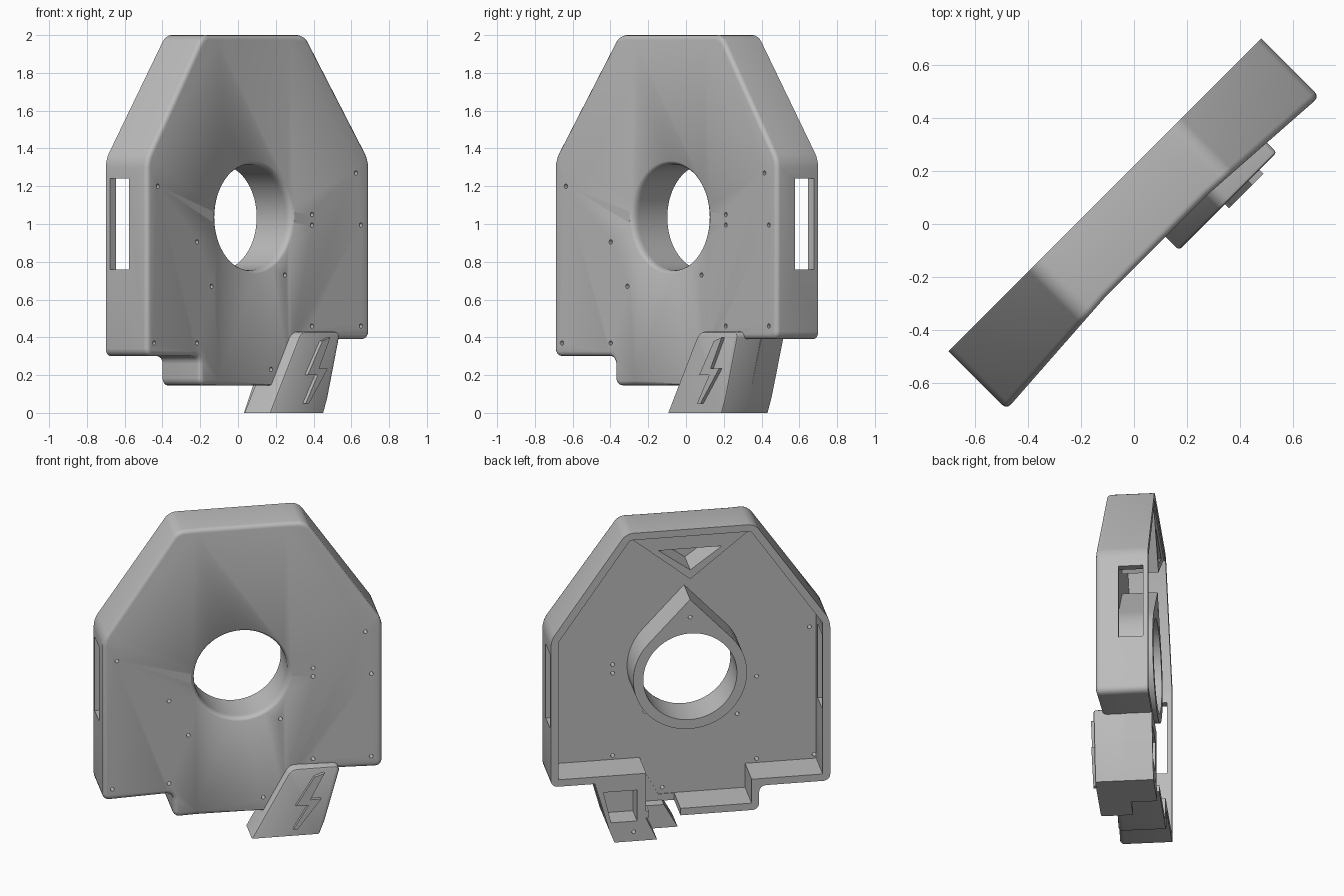
import bpy, bmesh, math
from mathutils import Matrix, Vector

cube = bpy.data.objects.get("Cube")
if cube:
    bpy.data.objects.remove(cube)

grey = bpy.data.materials.new("plain grey")
grey.use_nodes = True
grey.diffuse_color = (0.5, 0.5, 0.5, 1)
grey.node_tree.nodes["Principled BSDF"].inputs["Base Color"].default_value = (0.5, 0.5, 0.5, 1)

BACK, FLAT, RIM, WALL = -0.155, 0.118, 0.155, 0.045
BEND, HALF = 0.27, 0.835
HOLE_Z = 1.035


# Parts are drawn in (u, z) across the face, with depth w toward the front
def to_object(bm, name):
    bmesh.ops.recalc_face_normals(bm, faces=bm.faces)
    mesh = bpy.data.meshes.new(name)
    bm.to_mesh(mesh)
    bm.free()
    mesh.materials.append(grey)
    obj = bpy.data.objects.new(name, mesh)
    bpy.context.collection.objects.link(obj)
    return obj


def prism_mesh(points, w0, w1):
    bm = bmesh.new()
    face = bm.faces.new([bm.verts.new((u, -w0, z)) for u, z in points])
    ext = bmesh.ops.extrude_face_region(bm, geom=[face])
    for v in ext["geom"]:
        if isinstance(v, bmesh.types.BMVert):
            v.co.y = -w1
    bmesh.ops.recalc_face_normals(bm, faces=bm.faces)
    return bm


def prism(name, points, w0, w1):
    return to_object(prism_mesh(points, w0, w1), name)


def box(name, u0, u1, z0, z1, w0, w1):
    return prism(name, [(u0, z0), (u1, z0), (u1, z1), (u0, z1)], w0, w1)


def circle(u, z, r, n):
    return [(u + r * math.cos(math.tau * i / n), z + r * math.sin(math.tau * i / n))
            for i in range(n)]


def lathe(name, profile, z, n=64):
    bm = bmesh.new()
    rings = [[bm.verts.new((u, -w, h)) for u, h in circle(0, z, r, n)] for r, w in profile]
    for a, b in zip(rings, rings[1:]):
        for i in range(n):
            j = (i + 1) % n
            bm.faces.new((a[i], a[j], b[j], b[i]))
    bm.faces.new(rings[0])
    bm.faces.new(rings[-1])
    return to_object(bm, name)


def inset(points, d):
    out = []
    for i, p in enumerate(points):
        a, p, b = Vector(points[i - 1]), Vector(p), Vector(points[(i + 1) % len(points)])
        d1, d2 = (p - a).normalized(), (b - p).normalized()
        n1, n2 = Vector((-d1.y, d1.x)), Vector((-d2.y, d2.x))
        out.append(tuple(p + (n1 + n2) * d / (1 + n1.dot(n2))))
    return out


def cut(obj, *cutters):
    for c in cutters:
        c.hide_render = True
        mod = obj.modifiers.new("cut", "BOOLEAN")
        mod.operation, mod.solver, mod.object = "DIFFERENCE", "EXACT", c
        bpy.context.view_layer.objects.active = obj
        bpy.ops.object.modifier_apply(modifier=mod.name)
        bpy.data.objects.remove(c)


def front_depth(u):
    return FLAT + (RIM - FLAT) * max(0, abs(u) - BEND) / (HALF - BEND)


# Housing: stepped outline with rounded corners and a shallow hollow front
outline = [(-HALF, 0.30), (-0.41, 0.30), (-0.41, 0.145), (0.31, 0.145), (0.31, 0.39),
           (HALF, 0.39), (HALF, 1.34), (0.385, 2), (-0.385, 2), (-HALF, 1.34)]
bm = prism_mesh(outline, BACK, RIM)
corners = [e for e in bm.edges if abs(e.verts[0].co.y - e.verts[1].co.y) > 0.1]
bmesh.ops.bevel(bm, geom=corners, offset=0.04, segments=4, profile=0.5, affect="EDGES")
for u in (-BEND, BEND):
    bmesh.ops.bisect_plane(bm, geom=bm.verts[:] + bm.edges[:] + bm.faces[:],
                           plane_co=(u, 0, 0), plane_no=(1, 0, 0))
for v in bm.verts:
    if v.co.y < 0:
        v.co.y = -front_depth(v.co.x)
bm.normal_update()
rim = [e for e in bm.edges if all(v.co.y < 0 for v in e.verts)
       and sum(f.normal.y < -0.9 for f in e.link_faces) == 1]
bmesh.ops.bevel(bm, geom=rim, offset=0.025, segments=3, profile=0.5, affect="EDGES")
housing = to_object(bm, "housing")

cut(housing, prism("cavity", inset(outline, WALL), -0.3, 0.07))
cut(housing, box("wall_gap", 0.06, 0.25, 0, 0.25, -0.3, 0.065))
for s in (-1, 1):
    cut(housing, box("side_slot", s * HALF - 0.1, s * HALF + 0.1, 0.76, 1.24, -0.125, 0.02))


# Round opening with a softened front edge
def bore():
    return lathe("bore", [(0.28, -0.3), (0.28, 0.085), (0.283, 0.1), (0.29, 0.112),
                          (0.302, 0.12), (0.302, 0.3)], HOLE_Z)


cut(housing, bore())

# Small screw holes
holes = [(-0.75, 1.2), (0.735, 1.27), (0.77, 0.995), (0.77, 0.46), (0.426, 1.05),
         (0.426, 0.995), (0.426, 0.46), (-0.435, 0.905), (-0.318, 0.67), (0.233, 0.73),
         (-0.778, 0.37), (-0.435, 0.37), (0.13, 0.23)]
for u, z in holes:
    cut(housing, prism("screw_hole", circle(u, z, 0.012, 12), 0.05, 0.3))

# Pointed collar around the opening, on the inside
collar_r, peak = 0.34, 0.5
spread = math.acos(collar_r / peak)
start, sweep = math.pi / 2 + spread, math.tau - 2 * spread
drop = [(collar_r * math.cos(start + sweep * i / 40), HOLE_Z + collar_r * math.sin(start + sweep * i / 40))
        for i in range(41)] + [(0, HOLE_Z + peak)]
collar = prism("collar", drop, -0.14, 0.08)
cut(collar, bore(), prism("peak_hole", circle(0, 1.42, 0.012, 12), -0.3, -0.08))

# Triangular gusset under the top wall
gusset = prism("top_gusset", [(-0.36, 1.965), (0, 1.67), (0.36, 1.965)], -0.145, 0.08)
cut(gusset, prism("gusset_pocket", [(-0.19, 1.87), (0, 1.73), (0.19, 1.87)], -0.3, 0.04))

# Slanted tag at the bottom corner, with rounded front edges
tag_shape = [(0.05, 0), (0.455, 0), (0.485, 0.08), (0.58, 0.43), (0.285, 0.43)]
bm = prism_mesh(tag_shape, 0.0, 0.19)
tops = [e for e in bm.edges if abs(e.verts[0].co.y - e.verts[1].co.y) > 0.1
        and e.verts[0].co.z > 0.4]
bmesh.ops.bevel(bm, geom=tops, offset=0.035, segments=4, profile=0.5, affect="EDGES")
edge = [e for e in bm.edges if all(v.co.y < -0.18 for v in e.verts)
        and max(v.co.z for v in e.verts) > 0.01]
bmesh.ops.bevel(bm, geom=edge, offset=0.012, segments=2, profile=0.5, affect="EDGES")
tag = to_object(bm, "tag")
cut(tag, box("tag_clearance", 0.0, 0.27, 0.15, 0.6, -0.1, 0.065))

# Box behind the tag with a pocket open to the back
tag_box = prism("tag_box", [(0.20, 0), (0.455, 0), (0.485, 0.08), (0.575, 0.40),
                            (0.27, 0.40), (0.27, 0.15)], BACK, 0.01)
cut(tag_box, prism("tag_pocket", [(0.32, 0.13), (0.475, 0.13), (0.52, 0.33), (0.32, 0.33)], -0.3, -0.01),
    prism("tag_hole", circle(0.34, 0.06, 0.012, 12), -0.3, -0.1))

# Raised zigzag on the tag
zigzag = prism("raised_zigzag", [(0.48, 0.4), (0.42, 0.38), (0.31, 0.2), (0.385, 0.2),
                                 (0.295, 0.05), (0.32, 0.05), (0.46, 0.235), (0.395, 0.235)], 0.18, 0.212)

# Turn everything to face diagonally, then smooth shallow edges
for obj in (housing, collar, gusset, tag, tag_box, zigzag):
    obj.data.transform(Matrix.Rotation(math.pi / 4, 4, "Z"))
    bpy.ops.object.select_all(action="DESELECT")
    obj.select_set(True)
    bpy.context.view_layer.objects.active = obj
    bpy.ops.object.shade_smooth_by_angle(angle=math.radians(35))
